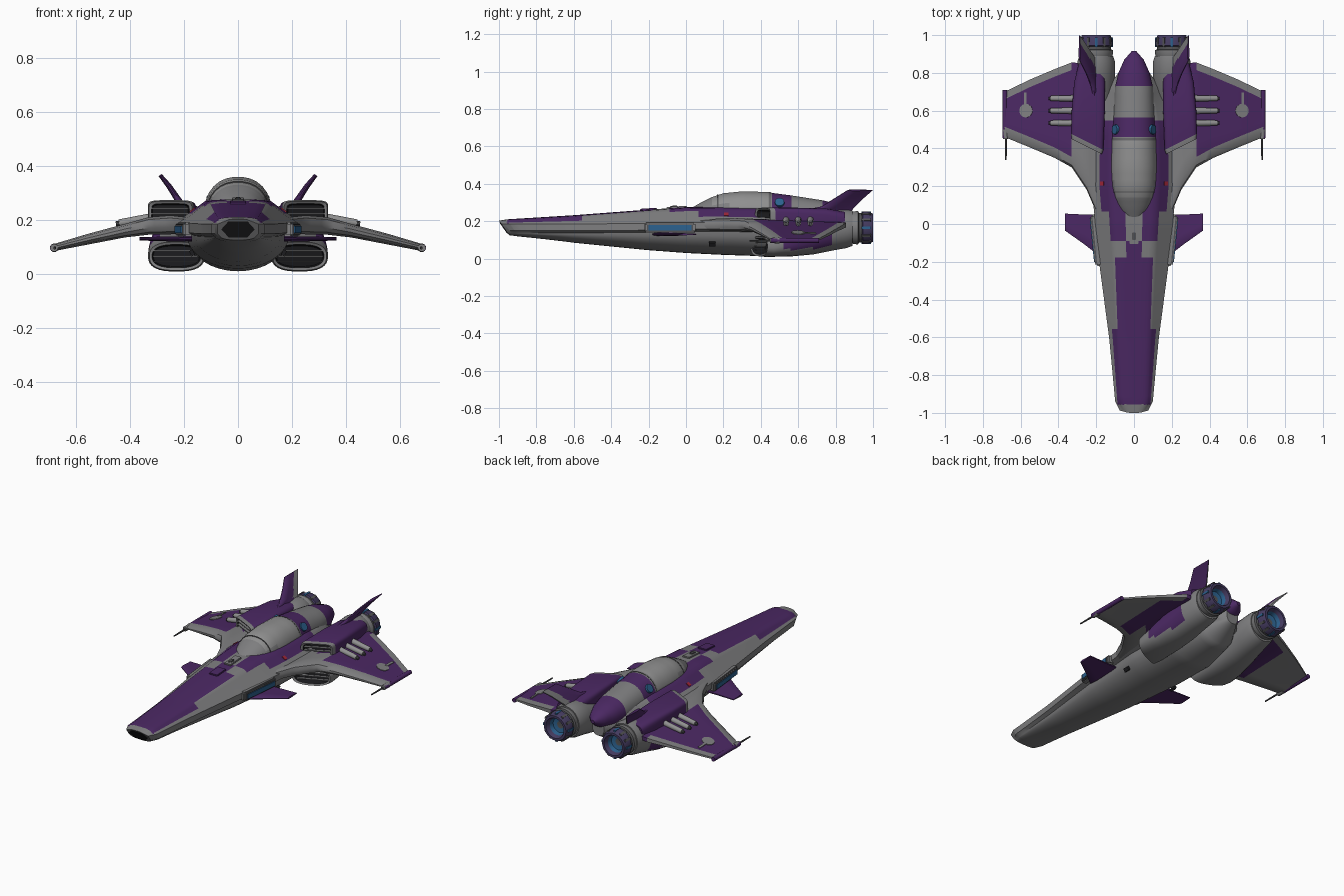
import bpy, bmesh, math
from mathutils import Vector, Matrix

if "Cube" in bpy.data.objects:
    bpy.data.objects.remove(bpy.data.objects["Cube"])

COLOURS = {
    "hull_grey": (0.21, 0.21, 0.215), "canopy_grey": (0.28, 0.28, 0.28),
    "dark_grey": (0.085, 0.085, 0.09), "black": (0.012, 0.012, 0.014),
    "purple": (0.07, 0.021, 0.125), "nozzle_purple": (0.06, 0.045, 0.12),
    "blue": (0.025, 0.12, 0.27), "red": (0.35, 0.02, 0.04),
}
MATS = {}
for key, rgb in COLOURS.items():
    MATS[key] = bpy.data.materials.new(key)
    MATS[key].diffuse_color = (*rgb, 1)


def finish(name, bm, names, rule, mirror=False, angle=35):
    """Turn a bmesh into an object, colouring faces by rule(centre, normal, strip)."""
    bmesh.ops.recalc_face_normals(bm, faces=bm.faces)
    bm.normal_update()
    strip = bm.faces.layers.int.get("strip")
    used = []
    for f in bm.faces:
        m = rule(f.calc_center_median(), f.normal, f[strip] if strip else 0) if rule else names
        if m not in used:
            used.append(m)
        f.material_index = used.index(m)
    me = bpy.data.meshes.new(name)
    bm.to_mesh(me)
    bm.free()
    for m in used:
        me.materials.append(MATS[m])
    ob = bpy.data.objects.new(name, me)
    bpy.context.collection.objects.link(ob)
    bpy.ops.object.select_all(action='DESELECT')
    ob.select_set(True)
    bpy.context.view_layer.objects.active = ob
    bpy.ops.object.shade_smooth_by_angle(angle=math.radians(angle))
    if mirror:
        ob.modifiers.new("mirror", 'MIRROR').use_mirror_merge = False
    return ob


def loft(name, rings, colour=None, rule=None, mirror=False, angle=35):
    """Skin closed rings; strip -1 is the first cap, len(rings) the last."""
    bm = bmesh.new()
    lay = bm.faces.layers.int.new("strip")
    vs = [[bm.verts.new(p) for p in r] for r in rings]
    n = len(rings[0])
    for i in range(len(vs) - 1):
        for j in range(n):
            k = (j + 1) % n
            bm.faces.new((vs[i][j], vs[i][k], vs[i + 1][k], vs[i + 1][j]))[lay] = i
    bm.faces.new(vs[0])[lay] = -1
    bm.faces.new(vs[-1])[lay] = len(rings)
    return finish(name, bm, colour, rule, mirror, angle)


def refine(stations, k):
    """Linear in-between stations."""
    out = []
    for a, b in zip(stations, stations[1:]):
        out += [[p + (q - p) * t / k for p, q in zip(a, b)] for t in range(k)]
    return out + [list(stations[-1])]


def lookup(stations, key, col, v):
    """Value of column col where column key equals v."""
    for a, b in zip(stations, stations[1:]):
        if v <= b[key]:
            return a[col] + (b[col] - a[col]) * (v - a[key]) / (b[key] - a[key])
    return stations[-1][col]


def oval(y, cx, cz, rx, rz, power=2.0, sweep=0.0, n=28):
    pts = []
    for i in range(n):
        a = 2 * math.pi * (i + 0.5) / n
        c, s = math.cos(a), math.sin(a)
        dx = rx * math.copysign(abs(c) ** (2 / power), c)
        pts.append((cx + dx, y + sweep * dx, cz + rz * math.copysign(abs(s) ** (2 / power), s)))
    return pts


def box(name, centre, size, colour, mirror=True, rot=(0, 0, 0), bevel=0.0):
    bm = bmesh.new()
    bmesh.ops.create_cube(bm, size=1, matrix=Matrix.Diagonal((*size, 1)))
    if bevel:
        bmesh.ops.bevel(bm, geom=bm.edges[:], offset=bevel, segments=2, affect='EDGES')
    m = Matrix.Translation(centre)
    for a, ax in zip(rot, "XYZ"):
        m = m @ Matrix.Rotation(a, 4, ax)
    bm.transform(m)
    return finish(name, bm, colour, None, mirror)


def rod(name, a, b, r1, r2, colour, mirror=True, n=16):
    a, b = Vector(a), Vector(b)
    bm = bmesh.new()
    bmesh.ops.create_cone(bm, cap_ends=True, segments=n, radius1=r1, radius2=r2, depth=(b - a).length)
    bm.transform(Matrix.Translation((a + b) / 2) @ (b - a).to_track_quat('Z', 'Y').to_matrix().to_4x4())
    return finish(name, bm, colour, None, mirror)


# Fuselage: flat-topped hull with side chine and round belly
def hull_ring(y, w, tw, zt, zm, zb):
    half = [(tw * .4, zt), (tw * .75, zt - .002), (tw, zt - .006)]
    for t in (.2, .4, .6, .8, 1):
        half.append((tw + (w - tw) * t, zt - .006 + (zm + .018 - zt + .006) * t))
    half.append((w, zm - .018))
    for i in range(8):
        a = math.pi / 2 * i / 8
        half.append((.84 * w * math.cos(a), zm - .03 + (zb - zm + .03) * math.sin(a)))
    full = [(0, zt)] + half + [(0, zb)] + [(-x, z) for x, z in reversed(half)]
    rake = 0.7 * max(0, min(1, (-.6 - y) / .35))
    return [(x, y + rake * (zt - z), z) for x, z in full]


HULL = [(-1, .075, .045, .203, .167, .125), (-.955, .1, .07, .21, .167, .118),
        (-.6, .132, .085, .232, .167, .085), (-.2, .185, .1, .262, .17, .045),
        (0, .205, .11, .275, .175, .03), (.2, .225, .12, .277, .175, .02),
        (.5, .22, .12, .27, .17, .01), (.72, .14, .09, .25, .16, .035), (.86, .04, .03, .22, .17, .12)]


def hull_colour(c, n, i):
    x, y = abs(c.x), c.y
    if n.z < .15 or y < -.955:
        return "hull_grey"
    w, tw = lookup(HULL, 0, 1, y), lookup(HULL, 0, 2, y)
    side = (x - tw) / (w - tw)
    if y < -.55:
        return "purple" if side < .6 else "hull_grey"
    if y < -.17:
        return "purple" if side < 0 else "hull_grey"
    if y < -.1:
        return "purple" if x < .4 * tw else "hull_grey"
    if y < .06:
        return "purple" if x > .4 * tw and side < .2 else "hull_grey"
    return "purple" if side < .6 and y < .55 else "hull_grey"


loft("fuselage", [hull_ring(*s) for s in refine(HULL, 9)], rule=hull_colour)

# Nose intake plate, following the raked nose face
plate = []
for d in (.004, -.005):
    plate.append([(x, -1 + .7 * (.203 - z) + d, z) for x, z in
                  ((-.036, .194), (.036, .194), (.062, .165), (.034, .135), (-.034, .135), (-.062, .165))])
loft("nose_intake", plate, "black")

# Canopy and spine in one smooth teardrop
SPINE = [(.03, .05, .272), (.08, .085, .3), (.14, .108, .33), (.2, .12, .35), (.3, .125, .36), (.44, .121, .357),
         (.46, .119, .352), (.565, .112, .338), (.73, .1, .312), (.8, .083, .296), (.87, .052, .27), (.915, .012, .235)]


def spine_colour(c, n, i):
    if c.y < .14:
        return "hull_grey"
    if c.y < .44:
        return "canopy_grey" if c.z > .285 else "hull_grey"
    return "hull_grey" if c.y < .46 or .565 < c.y < .73 else "purple"


loft("canopy_and_spine", [oval(y, 0, .225, w, t - .225, 2.2) for y, w, t in refine(SPINE, 3)], rule=spine_colour)
rod("spine_lamp", (.08, .5, .288), (.104, .5, .304), .028, .025, "blue", n=20)
# Thin seams round the canopy glass
for y, w, t in ((.17, .115, .342), (.45, .12, .355)):
    loft("canopy_seam", [oval(y + d, 0, .225, w + .001, t - .224, 2.2) for d in (-.003, .003)], "dark_grey")

# Hatch and equipment ahead of the canopy
box("deck_hatch", (0, -.2, .263), (.06, .09, .012), "purple", False, (.065, 0, 0), .003)
box("deck_collar", (0, -.05, .273), (.046, .11, .012), "hull_grey", False, (.065, 0, 0), .003)
box("deck_sensor", (0, -.065, .278), (.022, .04, .01), "dark_grey", False, (.065, 0, 0), .003)

# Side light slots above the foreplanes, side vents and a small red marking
box("slot_frame", (.196, -.085, .166), (.04, .275, .054), "hull_grey", True, (0, 0, -.1), .008)
box("slot_seam", (.206, -.085, .165), (.026, .255, .044), "dark_grey", True, (0, 0, -.1), .004)
box("slot_light", (.209, -.085, .165), (.028, .24, .035), "blue", True, (0, 0, -.1), .004)
box("side_vent", (.17, .14, .078), (.014, .035, .022), "black", True, (0, .5, 0))
box("red_marking", (.169, .215, .236), (.024, .022, .006), "red", True, (0, .635, 0))


# Thin swept surfaces: sections of (leading y, trailing y, x, z, thickness)
def blade(le, te, x, z, t, tilt=0.0, rim=0.04):
    rim = min(rim, (te - le) * .2)
    prof = [(le, .12)] + [(le + min(d, (te - le) * .3), h) for d, h in ((.012, .36), (.055, .5))]
    y0, y1 = prof[-1][0], te - rim
    prof += [(y0 + (y1 - y0) * f, .5 - .26 * f) for f in (.15, .3, .45, .6, .75, .87, 1)] + [(te, .18)]
    up = Vector((math.sin(tilt), 0, math.cos(tilt))) * t
    return [Vector((x, y, z)) + up * h for y, h in prof] + [Vector((x, y, z)) - up * h for y, h in reversed(prof)]


WING = [(.04, .84, .19, .18, .06), (.18, .85, .25, .182, .07), (.3, .855, .33, .178, .065),
        (.35, .82, .42, .16, .05), (.405, .765, .55, .13, .04), (.46, .7, .685, .097, .026)]


def wing_colour(c, n, i):
    lead, trail = lookup(WING, 2, 0, c.x), lookup(WING, 2, 1, c.x)
    if c.x < .33:
        return "purple" if c.y > .45 else "hull_grey"
    if c.y < lead + .054 or c.y > trail - .039:
        return "hull_grey"
    if n.z < 0:
        return "purple" if c.x < .45 else "hull_grey"
    return "purple"


loft("wing", [blade(*s) for s in refine(WING, 4)], rule=wing_colour, mirror=True)
axis, spot = Vector((.28, .04, 1)).normalized(), Vector((.572, .6, .139))
rod("wing_roundel", spot - axis * .008, spot + axis * .003, .036, .036, "hull_grey", n=20)
box("roundel_stripe", (.575, .66, .135), (.014, .07, .01), "hull_grey", True, (-.03, .27, 0))

# Wingtip rails and guns
rod("tip_rail", (.683, .455, .097), (.683, .71, .097), .013, .013, "purple")
rod("tip_cap", (.68, .45, .097), (.68, .5, .097), .014, .016, "hull_grey")
rod("tip_gun", (.678, .34, .096), (.678, .46, .096), .004, .006, "dark_grey", n=8)

# Wing-root cylinders
for y in (.535, .6, .665):
    rod("root_cylinder", (.32, y, .208), (.44, y, .188), .017, .014, "canopy_grey")
    rod("root_cylinder_tip", (.44, y, .188), (.452, y, .186), .009, .009, "dark_grey", n=10)

# Foreplanes
loft("foreplane", [blade(-.18, .05, .17, .13, .02), blade(-.11, .05, .26, .13, .018),
                   blade(-.035, .055, .365, .13, .012)], "purple", mirror=True)

# Engine nacelles: swept lower intake rising to the round exhaust
POD = [(.46, .228, .066, .085, .038, 2.6, .45), (.395, .228, .066, .09, .043, 2.6, .45),
       (.39, .228, .066, .1, .053, 2.6, .45), (.43, .228, .067, .105, .058, 2.6, .4),
       (.5, .226, .076, .106, .066, 2.5, .2), (.56, .223, .087, .107, .076, 2.5), (.68, .212, .12, .106, .098, 2.3),
       (.78, .205, .15, .104, .108, 2.1), (.86, .2, .16, .1, .104, 2), (.89, .2, .163, .09, .095, 2)]


def pod_colour(c, n, i):
    if i < 1:
        return "black"
    return "purple" if 4 <= i <= 6 and n.x > .35 and c.z > .06 else "hull_grey"


loft("engine_nacelle", [oval(*s) for s in POD], mirror=True, rule=pod_colour)

# Shoulder housings above the nacelles, purple with swept slatted intakes
BOX = [(.48, .25, .223, .066, .033, 6, .5), (.415, .25, .223, .07, .037, 6, .5), (.41, .25, .223, .08, .046, 6, .5),
       (.435, .248, .223, .086, .05, 6, .5), (.6, .242, .22, .088, .052, 5), (.75, .235, .216, .082, .052, 4),
       (.85, .228, .205, .065, .045, 3)]
loft("shoulder_housing", [oval(*s) for s in BOX], mirror=True,
     rule=lambda c, n, i: "black" if i < 1 else "hull_grey" if i < 3 else "purple")
for k in range(3):
    box("upper_slat", (.25, .425, .203 + .02 * k), (.155, .018, .0045), "hull_grey", True, (0, 0, .464))
    box("lower_slat", (.228, .41, .046 + .02 * k), (.18, .018, .0045), "hull_grey", True, (0, 0, .423))

# Exhaust nozzles, lathed with a thick lip and a glowing core
NOZ = [(.87, .075), (.895, .088), (.92, .09), (.925, .08), (.94, .08), (.945, .088), (.975, .086),
       (1.0, .076), (1.0, .062), (.975, .052), (.95, .046), (.945, .022)]


def nozzle_colour(c, n, i):
    if i == 12:
        return "dark_grey"
    return "hull_grey" if i < 2 else "dark_grey" if i < 4 else "nozzle_purple" if i < 9 else "blue"


loft("exhaust_nozzle", [oval(y, .2, .165, r, r, 2, 0, 24) for y, r in NOZ], rule=nozzle_colour, mirror=True)
for k in range(12):
    a = 2 * math.pi * k / 12
    box("nozzle_rib", (.2 + .084 * math.cos(a), .963, .165 + .084 * math.sin(a)), (.008, .05, .014),
        "blue" if k % 3 == 0 else "dark_grey", True, (0, -a, 0))

# Canted tail fins
FIN = [(.62, .88, .21, .255, .03), (.72, .9, .222, .275, .024), (.8, .95, .255, .325, .02),
       (.865, .998, .288, .366, .014)]
loft("tail_fin", [blade(*s, tilt=-.96 + math.pi) for s in refine(FIN, 2)], mirror=True,
     rule=lambda c, n, i: "hull_grey" if n.x < -.2 and c.y > lookup(FIN, 3, 1, c.z) - .05 else "purple")

for m in bpy.data.materials:
    if m.users and not m.is_grease_pencil:
        m.use_nodes = True
        m.node_tree.nodes["Principled BSDF"].inputs["Base Color"].default_value = m.diffuse_color
